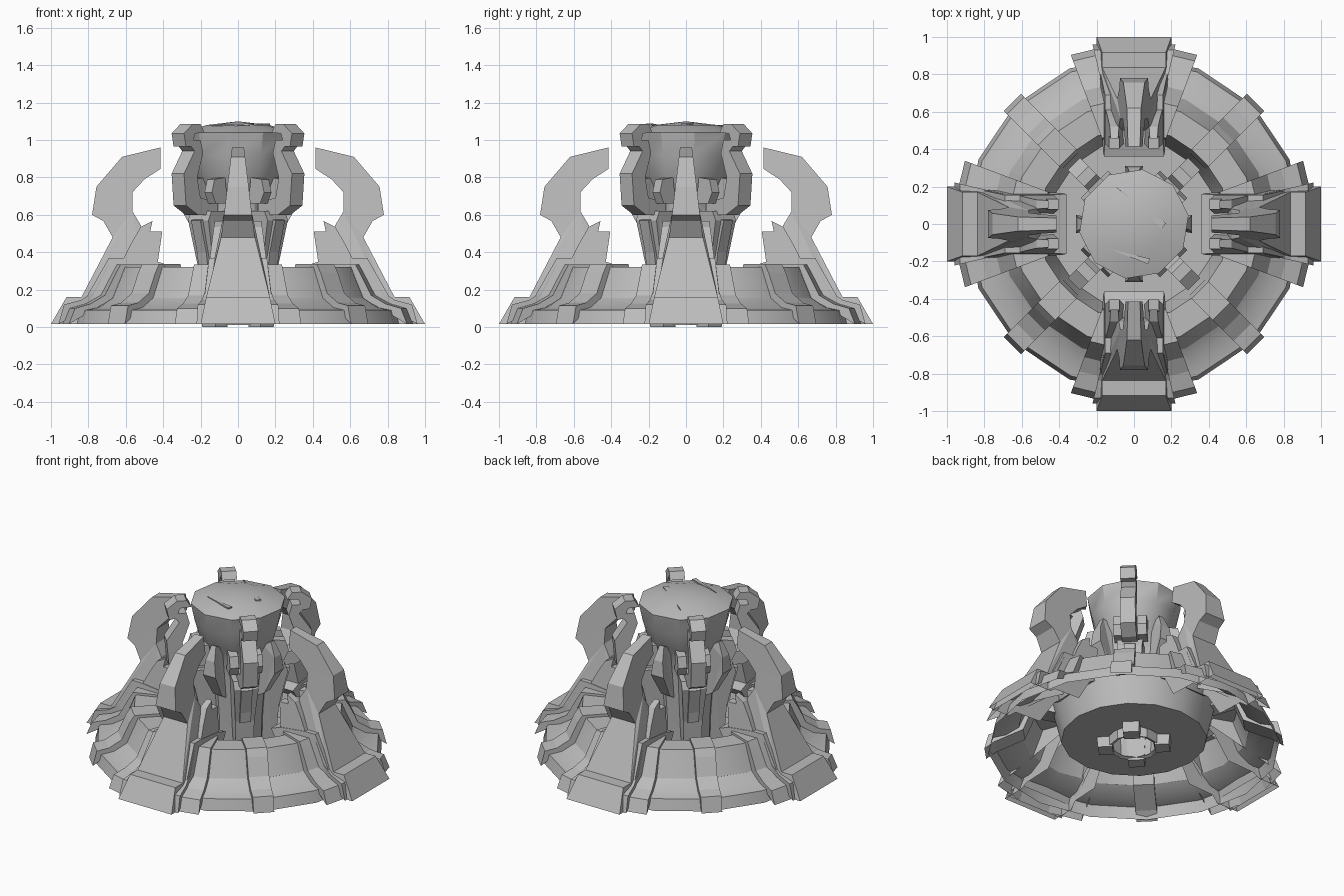
import bpy, bmesh, math
from mathutils import Vector, Matrix

if "Cube" in bpy.data.objects:
    bpy.data.objects.remove(bpy.data.objects["Cube"])

stone = bpy.data.materials.new("grey_stone")
stone.use_nodes = True
GREY = (0.5, 0.5, 0.5, 1)
stone.diffuse_color = GREY
stone.node_tree.nodes["Principled BSDF"].inputs["Base Color"].default_value = GREY

AXES = [0, 90, 180, 270]
DIAGONALS = [45, 135, 225, 315]


def finish(name, bm, smooth=None):
    bmesh.ops.recalc_face_normals(bm, faces=bm.faces)
    mesh = bpy.data.meshes.new(name)
    bm.to_mesh(mesh)
    bm.free()
    mesh.materials.append(stone)
    ob = bpy.data.objects.new(name, mesh)
    bpy.context.collection.objects.link(ob)
    if smooth:
        bpy.ops.object.select_all(action='DESELECT')
        ob.select_set(True)
        bpy.context.view_layer.objects.active = ob
        bpy.ops.object.shade_smooth_by_angle(angle=math.radians(smooth))


def ribs(name, profile, width, angles, offset=0.0, open_edges=0):
    """Radial slab: (radius, height) outline, half width by height, copied round.
    The last open_edges edges of the outline get no face."""
    n = len(profile)
    for i, angle in enumerate(angles):
        bm = bmesh.new()
        turn = Matrix.Rotation(math.radians(angle), 3, 'Z')
        left, right = [[bm.verts.new(turn @ Vector((r, offset + s * width(z), z)))
                        for r, z in profile] for s in (-1, 1)]
        caps = [bm.faces.new(left), bm.faces.new(right[::-1])]
        for k in range(n - open_edges):
            j = (k + 1) % n
            bm.faces.new((left[j], left[k], right[k], right[j]))
        bm.normal_update()
        bmesh.ops.triangulate(bm, faces=caps, ngon_method='EAR_CLIP')
        finish(f"{name}_{i + 1}", bm)


def sweep(name, profile, start, end, steps, smooth=None, caps=False):
    """Revolve a (radius, height) profile between two angles."""
    bm = bmesh.new()
    rows = []
    for k in range(steps + 1):
        a = math.radians(start + (end - start) * k / steps)
        rows.append([bm.verts.new((r * math.cos(a), r * math.sin(a), z)) for r, z in profile])
    for a, b in zip(rows, rows[1:]):
        for j in range(len(profile) - 1):
            bm.faces.new((a[j], b[j], b[j + 1], a[j + 1]))
    if caps:
        bm.faces.new(rows[0])
        bm.faces.new(rows[-1])
    bmesh.ops.remove_doubles(bm, verts=bm.verts, dist=0.0005)
    finish(name, bm, smooth)


def ramp(points):
    """Half width interpolated along height."""
    def width(z):
        for (z0, w0), (z1, w1) in zip(points, points[1:]):
            if z <= z1:
                return w0 + (w1 - w0) * max(0, z - z0) / (z1 - z0)
        return points[-1][1]
    return width


def fixed(w):
    return lambda z: w


# Ring wall and courtyard floor
WALL = [(0.90, 0.016), (0.88, 0.09), (0.80, 0.105), (0.72, 0.155),
        (0.67, 0.27), (0.65, 0.32), (0.51, 0.32), (0.45, 0.07)]
sweep("ring_wall", WALL, 0, 360, 16, 28)
sweep("courtyard_floor", [(0.45, 0.07), (0.16, 0.07)], 0, 360, 16)

# Stepped wall sections flanking each buttress
STEP = [(0.965, 0.016), (0.93, 0.10), (0.84, 0.125), (0.76, 0.17),
        (0.69, 0.30), (0.67, 0.335), (0.49, 0.335), (0.48, 0.28)]
INNER_STEP = [(0.985, 0.016), (0.955, 0.12), (0.86, 0.145), (0.79, 0.19),
              (0.72, 0.32), (0.69, 0.36), (0.47, 0.36), (0.46, 0.28)]
for i, a in enumerate(AXES):
    sweep(f"wall_step_{i + 1}", STEP, a - 20.5, a + 20.5, 3, caps=True)
    sweep(f"wall_inner_step_{i + 1}", INNER_STEP, a - 13, a + 13, 1, caps=True)

# Straps over the ring wall
ribs("wall_strap", [(0.92, 0.016), (0.895, 0.115), (0.82, 0.13), (0.74, 0.18), (0.69, 0.29),
                    (0.66, 0.338), (0.50, 0.338), (0.48, 0.25), (0.62, 0.29), (0.68, 0.14),
                    (0.86, 0.06)], fixed(0.065), DIAGONALS)

# Curved fins rising from the buttresses, open underneath
FIN = [(1.0, 0.016), (0.917, 0.16), (0.837, 0.16), (0.67, 0.48), (0.72, 0.567), (0.78, 0.60),
       (0.757, 0.75), (0.62, 0.91), (0.415, 0.96), (0.415, 0.845), (0.50, 0.79), (0.565, 0.72),
       (0.565, 0.62), (0.52, 0.545), (0.50, 0.36), (0.50, 0.28), (0.84, 0.016)]
ribs("curved_fin", FIN, ramp([(0.016, 0.2), (0.16, 0.17), (0.48, 0.09), (0.6, 0.075), (0.96, 0.032)]),
     AXES, open_edges=2)

# Buttress bodies and their paired prongs
ribs("buttress", [(0.85, 0.05), (0.81, 0.16), (0.69, 0.37), (0.62, 0.37), (0.43, 0.35), (0.36, 0.326),
                  (0.39, 0.28), (0.50, 0.22), (0.60, 0.06)],
     ramp([(0.016, 0.19), (0.16, 0.18), (0.37, 0.155)]), AXES, open_edges=2)
for side, off in (("left", 0.105), ("right", -0.105)):
    ribs(f"{side}_prong", [(0.62, 0.35), (0.57, 0.45), (0.52, 0.535), (0.457, 0.567), (0.47, 0.51),
                           (0.405, 0.51), (0.43, 0.34)],
         ramp([(0.34, 0.05), (0.567, 0.02)]), AXES, off)

# Central tower with a domed head
TOWER = [(0.13, 0.02), (0.155, 0.01), (0.165, 0.30), (0.19, 0.60), (0.20, 0.74),
         (0.235, 0.80), (0.27, 0.92), (0.295, 1.04), (0.17, 1.08), (0, 1.1)]
sweep("central_tower", TOWER, 9, 369, 10, 35)

# Thin shards lying on the dome
for i, (p, q, w) in enumerate([((-0.1, 0.2), (0.16, -0.01), 0.035), ((-0.14, -0.13), (0.08, -0.2), 0.03)]):
    bm = bmesh.new()
    a, b = Vector((*p, 1.07)), Vector((*q, 1.08))
    side = (b - a).cross(Vector((0, 0, 1))).normalized() * w
    face = bm.faces.new([bm.verts.new(v) for v in (a, b - side / 2, b + side / 2)])
    ext = bmesh.ops.extrude_face_region(bm, geom=[face])
    bmesh.ops.translate(bm, vec=(0, 0, 0.009),
                        verts=[v for v in ext["geom"] if isinstance(v, bmesh.types.BMVert)])
    finish(f"dome_shard_{i + 1}", bm)

# Hooked claws gripping the head
CLAW = [(0.30, 1.04), (0.33, 1.085), (0.39, 1.085), (0.455, 1.035), (0.44, 0.965), (0.40, 0.965),
        (0.375, 0.94), (0.455, 0.82), (0.44, 0.65), (0.35, 0.60), (0.20, 0.60), (0.20, 0.67),
        (0.33, 0.69), (0.355, 0.80), (0.31, 0.93), (0.33, 1.0), (0.385, 1.0), (0.37, 1.035)]
ribs("head_claw", CLAW, fixed(0.047), DIAGONALS)

# Legs and collars under the claws
ribs("tower_leg", [(0.13, 0.0), (0.22, 0.0), (0.245, 0.33), (0.30, 0.57), (0.28, 0.62), (0.15, 0.62)],
     ramp([(0.0, 0.05), (0.33, 0.06), (0.62, 0.08)]), DIAGONALS)
ribs("tower_leg_rib", [(0.2, 0.30), (0.265, 0.33), (0.275, 0.40), (0.32, 0.57), (0.2, 0.60)],
     fixed(0.035), DIAGONALS)
for side, off in (("left", 0.075), ("right", -0.075)):
    ribs(f"{side}_claw_wing", [(0.18, 0.66), (0.27, 0.66), (0.30, 0.72), (0.28, 0.79), (0.2, 0.80)],
         fixed(0.028), DIAGONALS, off)

# Pointed blades on the tower faces
ribs("tower_blade", [(0.17, 0.45), (0.22, 0.48), (0.31, 0.64), (0.30, 0.74), (0.26, 0.83), (0.2, 0.80)],
     ramp([(0.45, 0.03), (0.66, 0.05), (0.85, 0.012)]), AXES)
